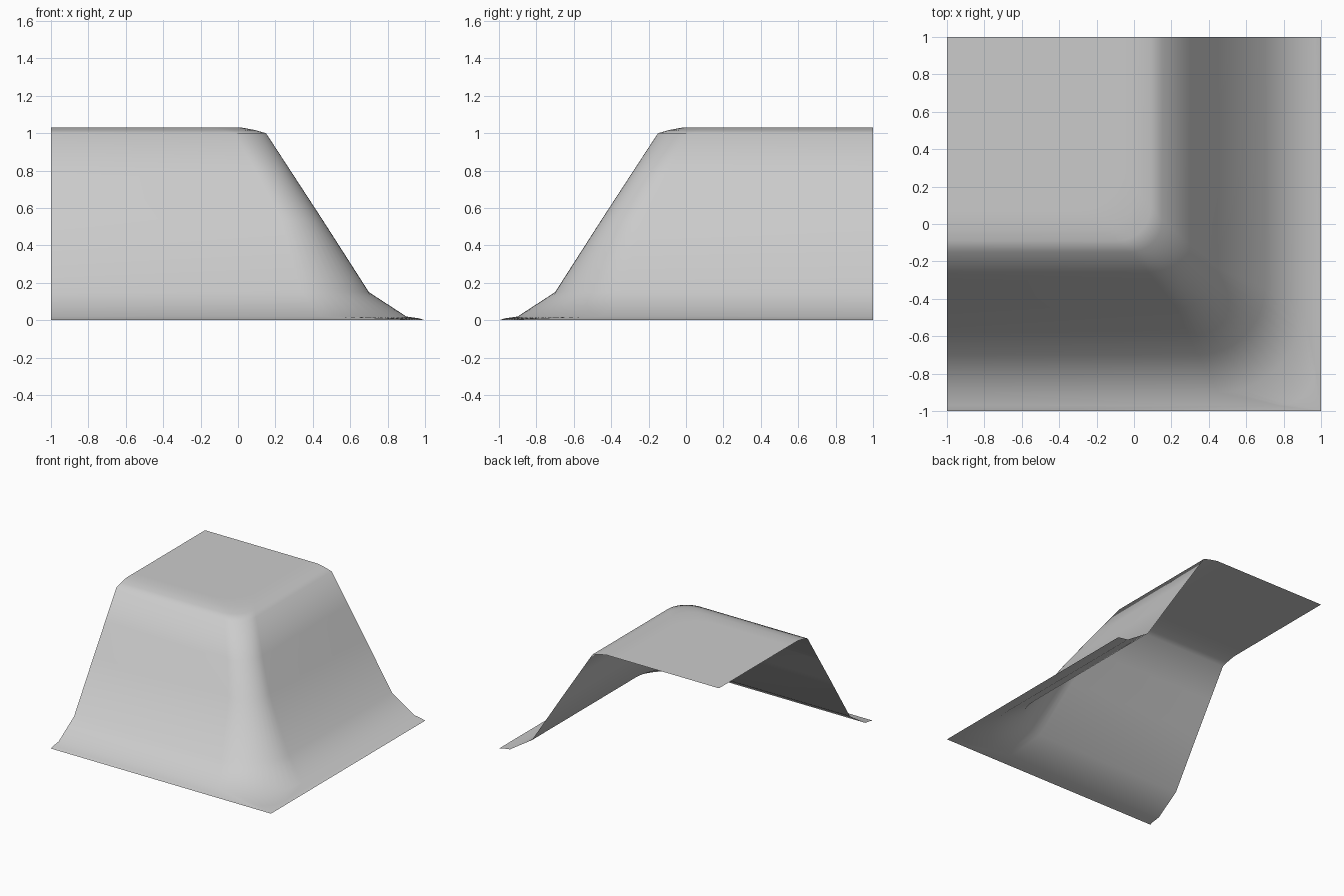
import bpy, bmesh, math

if "Cube" in bpy.data.objects:
    bpy.data.objects.remove(bpy.data.objects["Cube"])

grey = bpy.data.materials.new("light grey rock")
grey.diffuse_color = (0.6, 0.6, 0.6, 1)
grey.use_nodes = True
grey.node_tree.nodes["Principled BSDF"].inputs["Base Color"].default_value = grey.diffuse_color

# Cliff profile, top to foot: offset from centre, height, corner radius
PROFILE = [(-0.08, 1.03, 0.24), (0.02, 1.03, 0.20), (0.09, 1.017, 0.18),
           (0.15, 1.0, 0.17), (0.30, 0.77, 0.19), (0.45, 0.54, 0.22),
           (0.70, 0.15, 0.36), (0.90, 0.02, 0.45), (0.97, 0.01, 0.20),
           (1.0, 0.005, 0.0)]
SEGMENTS = 12


def ring(bm, c, z, r):
    """L-shaped row: along the front, round the corner, along the right side."""
    pts = [(-1, -c)]
    for i in range(SEGMENTS + 1):
        a = math.pi / 2 * (i / SEGMENTS - 1)
        pts.append((c - r + r * math.cos(a), -c + r + r * math.sin(a)))
    pts.append((c, 1))
    return [bm.verts.new((x, y, z)) for x, y in pts]


bm = bmesh.new()
rows = [ring(bm, *p) for p in PROFILE]

# Flat plateau
bm.faces.new(rows[0] + [bm.verts.new((-1, 1, PROFILE[0][1]))])

# Slopes and foot strip, open at the back, left and underneath
for up, low in zip(rows, rows[1:]):
    for i in range(len(up) - 1):
        bm.faces.new((low[i], low[i + 1], up[i + 1], up[i]))

# Rest the outer rim on the ground and clean the sharp outer corner
for v in rows[-1]:
    v.co.z = 0.0
bmesh.ops.remove_doubles(bm, verts=bm.verts[:], dist=1e-5)
bmesh.ops.recalc_face_normals(bm, faces=bm.faces[:])
top = max(bm.faces, key=lambda f: f.calc_center_median().z)
if top.normal.z < 0:
    bmesh.ops.reverse_faces(bm, faces=bm.faces[:])

mesh = bpy.data.meshes.new("cliff_corner")
bm.to_mesh(mesh)
bm.free()
mesh.materials.append(grey)
cliff = bpy.data.objects.new("cliff_corner", mesh)
bpy.context.collection.objects.link(cliff)
bpy.context.view_layer.objects.active = cliff
cliff.select_set(True)
bpy.ops.object.shade_smooth_by_angle(angle=math.radians(60))
